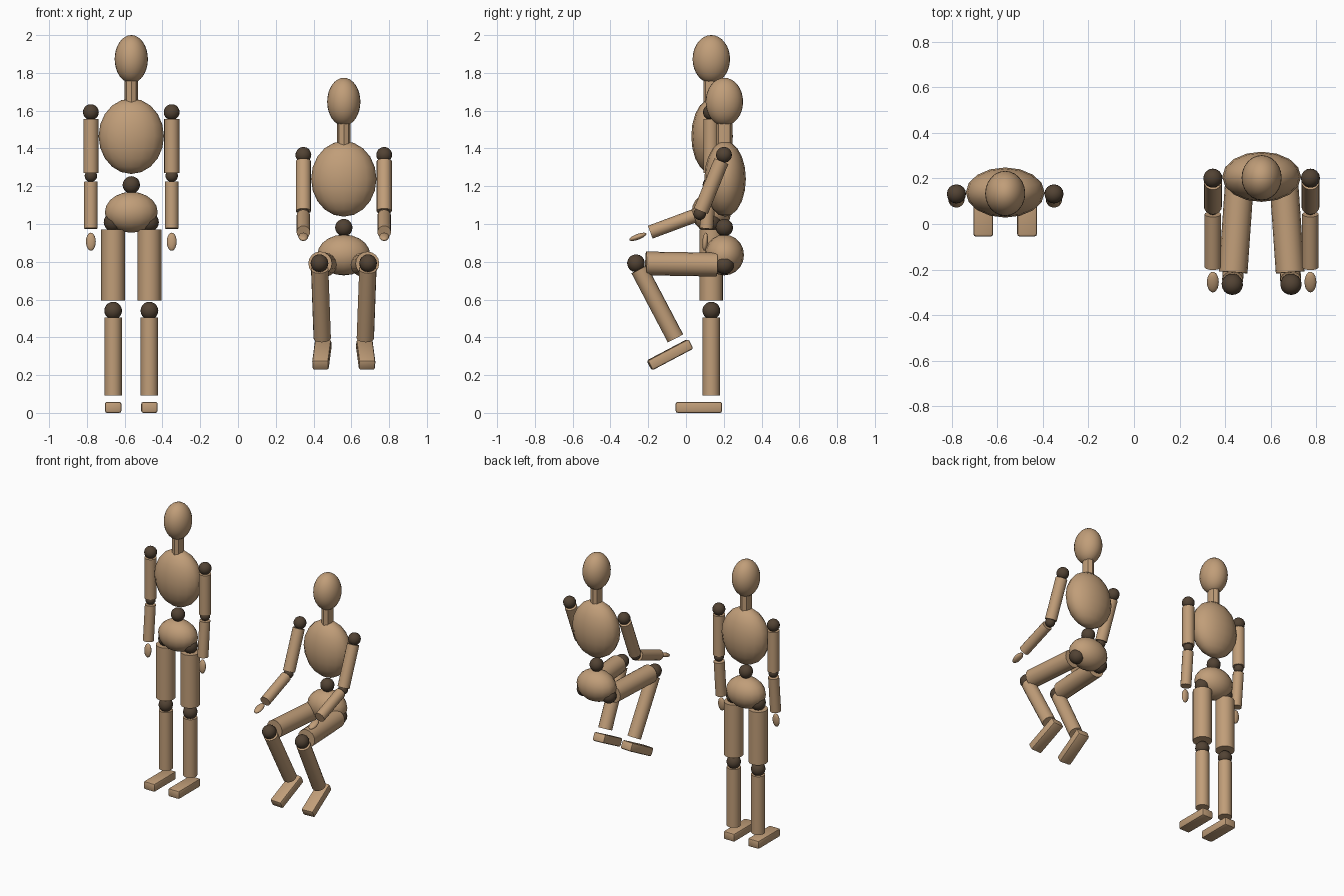
import bpy, bmesh, math
from mathutils import Matrix, Vector

if "Cube" in bpy.data.objects:
    bpy.data.objects.remove(bpy.data.objects["Cube"])


def material(name, rgb):
    m = bpy.data.materials.new(name)
    m.diffuse_color = (*rgb, 1)
    m.use_nodes = True
    m.node_tree.nodes["Principled BSDF"].inputs["Base Color"].default_value = m.diffuse_color
    return m


WOOD = material("light wood", (0.53, 0.34, 0.19))
JOINT = material("dark joint", (0.085, 0.056, 0.034))


def finish(bm, name, mat, matrix, angle=40):
    mesh = bpy.data.meshes.new(name)
    bm.to_mesh(mesh)
    bm.free()
    ob = bpy.data.objects.new(name, mesh)
    bpy.context.collection.objects.link(ob)
    mesh.materials.append(mat)
    ob.matrix_world = matrix
    bpy.ops.object.select_all(action='DESELECT')
    ob.select_set(True)
    bpy.context.view_layer.objects.active = ob
    bpy.ops.object.shade_smooth_by_angle(angle=math.radians(angle))
    return ob


def ellipsoid(name, mat, frame, centre, radii, seg=16, rings=10):
    bm = bmesh.new()
    bmesh.ops.create_uvsphere(bm, u_segments=seg, v_segments=rings, radius=1)
    bm.transform(Matrix.Translation(centre) @ Matrix.Diagonal((*radii, 1)))
    return finish(bm, name, mat, frame)


def ball(name, frame, r, centre=(0, 0, 0)):
    return ellipsoid(name, JOINT, frame, centre, (r, r, r))


def rod(name, frame, top, bottom, rx, ry=None, seg=16):
    """Upright cylinder between two heights of a local frame."""
    bm = bmesh.new()
    bmesh.ops.create_cone(bm, cap_ends=True, segments=seg, radius1=1, radius2=1, depth=1)
    bm.transform(Matrix.Translation((0, 0, (top + bottom) / 2))
                 @ Matrix.Diagonal((rx, ry or rx, top - bottom, 1)))
    return finish(bm, name, WOOD, frame)


def foot_block(name, frame):
    bm = bmesh.new()
    bmesh.ops.create_cube(bm, size=1)
    bm.transform(Matrix.Translation((0, -0.066, -0.512)) @ Matrix.Diagonal((0.087, 0.246, 0.058, 1)))
    bmesh.ops.bevel(bm, geom=bm.edges[:], offset=0.011, segments=2, affect='EDGES', profile=0.5)
    return finish(bm, name, WOOD, frame)


def move(x, y, z):
    return Matrix.Translation((x, y, z))


def swing(degrees):
    """Swing a hanging limb forward (towards -y)."""
    return Matrix.Rotation(math.radians(-degrees), 4, 'X')


def mannequin(pose, origin, upper_arm, forearm, thigh, shin, splay):
    body = Matrix.Translation(Vector(origin))

    # head, trunk and waist
    ellipsoid(pose + "_head", WOOD, body, (0, 0, 1.873), (0.088, 0.099, 0.127), 24, 16)
    rod(pose + "_neck", body, 1.79, 1.62, 0.036, 0.042, 8)
    ellipsoid(pose + "_chest", WOOD, body, (0, 0.004, 1.465), (0.173, 0.11, 0.2))
    ball(pose + "_waist_ball", body, 0.046, (0, 0, 1.207))
    ellipsoid(pose + "_pelvis", WOOD, body, (0, 0, 1.062), (0.14, 0.104, 0.108))

    for side, s in (("right", -1), ("left", 1)):
        label = f"{pose}_{side}_"

        # arm: shoulder, elbow and hand follow one another
        shoulder = body @ move(s * 0.214, -0.002, 1.592) @ swing(upper_arm)
        ball(label + "shoulder_ball", shoulder, 0.042)
        rod(label + "upper_arm", shoulder, -0.036, -0.322, 0.04)
        elbow = shoulder @ move(0, 0, -0.337) @ swing(forearm)
        ball(label + "elbow_ball", elbow, 0.033)
        rod(label + "forearm", elbow, -0.032, -0.28, 0.036)
        ellipsoid(label + "hand", WOOD, elbow, (0, 0, -0.35), (0.026, 0.015, 0.048))

        # leg: hip, knee and foot follow one another
        yaw = Matrix.Rotation(math.radians(s * splay), 4, 'Z')
        hip = body @ move(s * 0.096, 0, 1.01) @ yaw @ swing(thigh)
        ball(label + "hip_ball", hip, 0.05)
        rod(label + "thigh", hip, -0.04, -0.416, 0.063)
        knee = hip @ move(0, 0, -0.469) @ swing(shin)
        ball(label + "knee_ball", knee, 0.047)
        rod(label + "shin", knee, -0.036, -0.449, 0.046)
        foot_block(label + "foot", knee)


# swing angles are relative to the parent part
mannequin("standing", (-0.565, 0.134, 0), 0, 5, 0, 0, 0)
mannequin("seated", (0.56, 0.203, -0.226), 22.3, 47.3, 91, -118.8, 4)
